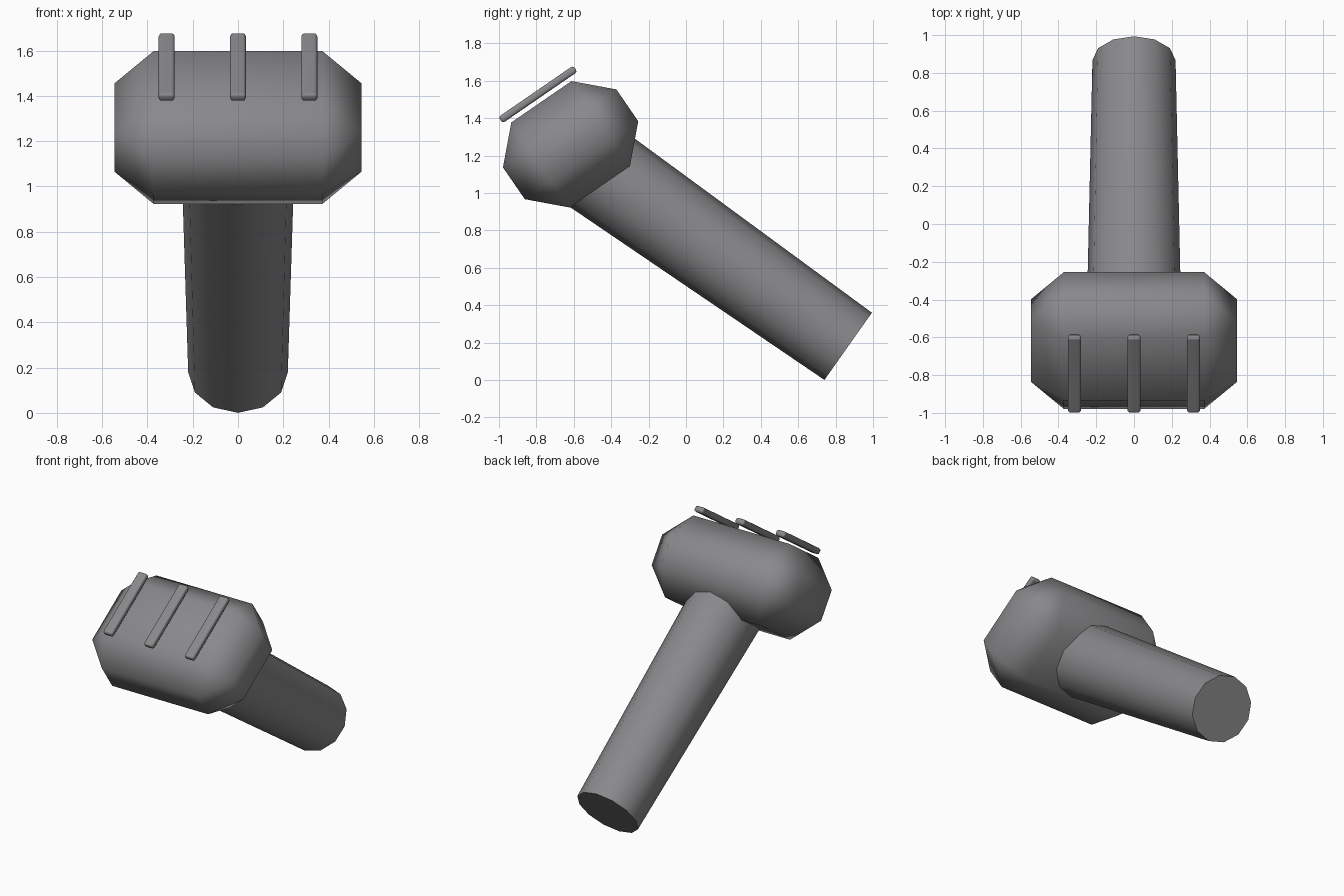
import bpy
import bmesh
import math
from mathutils import Vector

default_cube = bpy.data.objects.get("Cube")
if default_cube:
    bpy.data.objects.remove(default_cube, do_unlink=True)

TILT = math.radians(34.5)
HEAD_CENTRE = Vector((0, -0.617, 1.26))

grey = bpy.data.materials.new("mid_grey")
grey.use_nodes = True
grey.diffuse_color = (0.25, 0.25, 0.26, 1)
grey.node_tree.nodes["Principled BSDF"].inputs["Base Color"].default_value = grey.diffuse_color


def finish(name, bm):
    """Turn a bmesh into a smooth-shaded grey object."""
    mesh = bpy.data.meshes.new(name)
    bm.to_mesh(mesh)
    bm.free()
    mesh.materials.append(grey)
    obj = bpy.data.objects.new(name, mesh)
    bpy.context.collection.objects.link(obj)
    bpy.ops.object.select_all(action="DESELECT")
    obj.select_set(True)
    bpy.context.view_layer.objects.active = obj
    bpy.ops.object.shade_smooth_by_angle(angle=math.radians(60))
    return obj


def bevelled_box(name, size, bevel, segments, offset):
    """Box tilted with the head, offset in the head's own axes."""
    bm = bmesh.new()
    bmesh.ops.create_cube(bm, size=1)
    bmesh.ops.scale(bm, vec=size, verts=bm.verts)
    bmesh.ops.bevel(bm, geom=bm.edges[:], offset=bevel, offset_type="OFFSET",
                    segments=segments, profile=0.5, affect="EDGES")
    obj = finish(name, bm)
    obj.rotation_euler.x = TILT
    shift = Vector(offset)
    shift.rotate(obj.rotation_euler)
    obj.location = HEAD_CENTRE + shift
    # Keep the broad faces flat while the chamfers blend
    weighted = obj.modifiers.new("flat_faces", "WEIGHTED_NORMAL")
    weighted.keep_sharp = True
    return obj


# Chunky chamfered head
bevelled_box("head", (1.09, 0.736, 0.552), 0.173, 1, (0, 0, 0))

# Three slim bars floating over the head's upper face
for label, x in (("right", -0.315), ("middle", 0), ("left", 0.315)):
    bevelled_box(label + "_bar", (0.07, 0.485, 0.04), 0.013, 2, (x, 0.007, 0.319))

# Tapered twelve-sided arm running down to the back
start, end = Vector((0, -0.475, 1.128)), Vector((0, 0.867, 0.18))
axis = end - start
bm = bmesh.new()
bmesh.ops.create_cone(bm, cap_ends=True, segments=12, radius1=0.25, radius2=0.22,
                      depth=axis.length)
arm = finish("arm", bm)
arm.rotation_euler = axis.to_track_quat("Z", "Y").to_euler()
arm.location = (start + end) / 2
